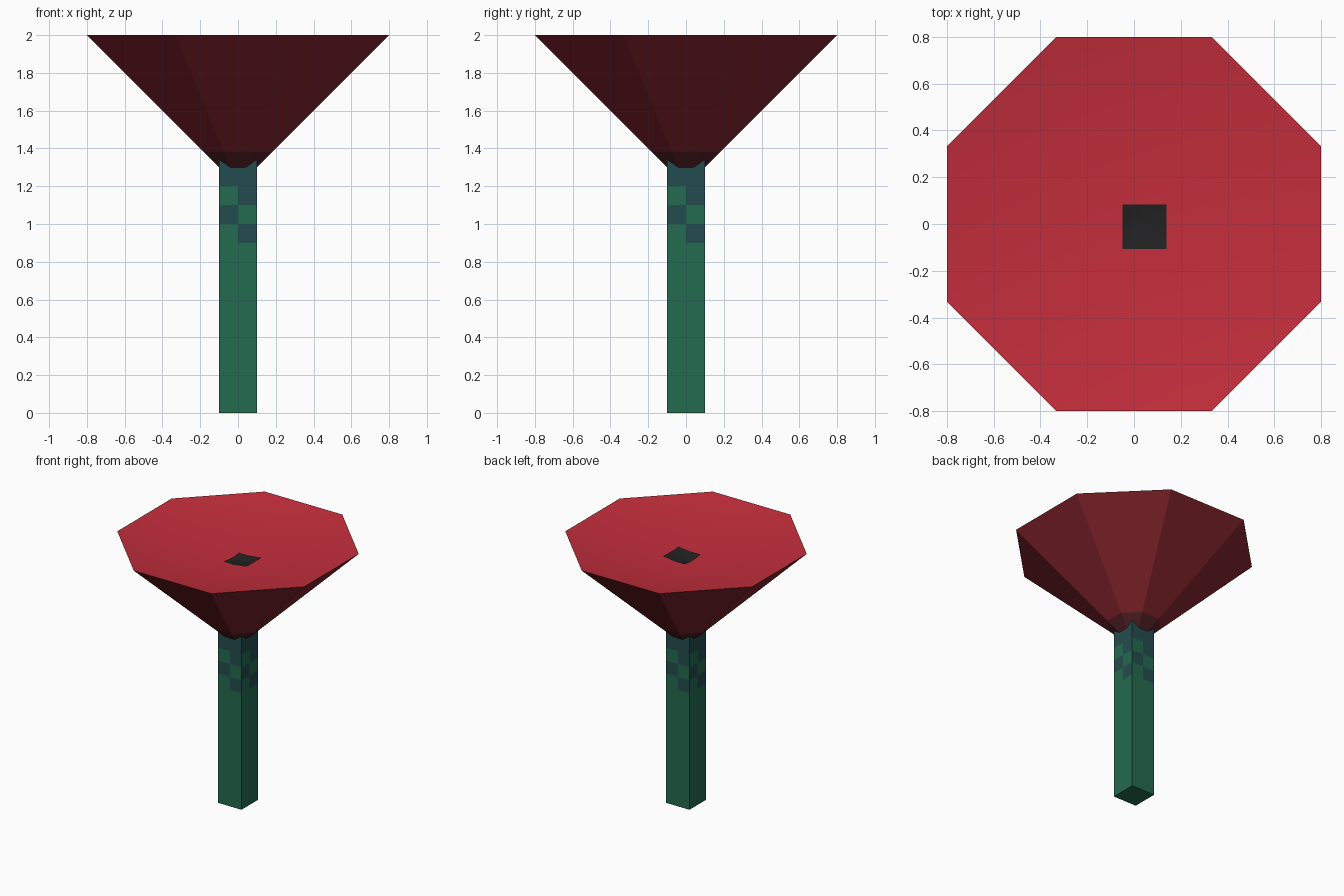
import bpy
import bmesh
import math

if "Cube" in bpy.data.objects:
    bpy.data.objects.remove(bpy.data.objects["Cube"], do_unlink=True)


def material(name, rgb):
    """Flat material from 0-255 display values, stored as linear."""
    col = [((c / 255 + 0.055) / 1.055) ** 2.4 for c in rgb] + [1]
    m = bpy.data.materials.new(name)
    m.use_nodes = True
    m.diffuse_color = col
    m.node_tree.nodes["Principled BSDF"].inputs["Base Color"].default_value = col
    return m


petal_red = material("petal red", (196, 46, 60))
under_red = material("dark petal red", (132, 36, 45))
collar_red = material("collar maroon", (84, 32, 36))
green = material("stalk green", (36, 106, 80))
teal = material("stalk teal", (36, 76, 78))
black = material("pistil black", (34, 34, 34))


def finish(name, bm, mats, smooth=False):
    bm.normal_update()
    me = bpy.data.meshes.new(name)
    bm.to_mesh(me)
    bm.free()
    for m in mats:
        me.materials.append(m)
    ob = bpy.data.objects.new(name, me)
    bpy.context.collection.objects.link(ob)
    for p in me.polygons:
        p.use_smooth = smooth
    return ob


def ring(bm, apothem, z):
    """Octagon with flat sides facing the axes."""
    r = apothem / math.cos(math.pi / 8)
    return [bm.verts.new((r * math.cos((i + 0.5) * math.pi / 4),
                          r * math.sin((i + 0.5) * math.pi / 4), z)) for i in range(8)]


def slice_at(bm, point, normal):
    bmesh.ops.bisect_plane(bm, geom=bm.verts[:] + bm.edges[:] + bm.faces[:],
                           plane_co=point, plane_no=normal)


# Stalk: square post, sliced into a checker where the colours meet
bm = bmesh.new()
bmesh.ops.create_cube(bm, size=1)
for v in bm.verts:
    v.co = (v.co.x * 0.2, v.co.y * 0.2, 0 if v.co.z < 0 else 1.34)
for z in (0.9, 1.0, 1.1, 1.2):
    slice_at(bm, (0, 0, z), (0, 0, 1))
slice_at(bm, (0, 0, 0), (1, 0, 0))
slice_at(bm, (0, 0, 0), (0, 1, 0))
bm.normal_update()
for f in bm.faces:
    c, n = f.calc_center_median(), f.normal
    right_half = c.x * -n.y + c.y * n.x > 0    # right side as seen facing the face
    if c.z > 1.2:
        f.material_index = 1
    elif c.z > 0.9:
        teal_right = c.z > 1.1 or c.z < 1.0
        teal_left = 1.0 < c.z < 1.1
        f.material_index = int(teal_right if right_half else teal_left)
finish("stalk", bm, [green, teal])

# Underside of the blossom: octagonal flare with a dark collar
bm = bmesh.new()
rings = [ring(bm, a, z) for a, z in ((0.1, 1.3), (0.18, 1.38), (0.8, 2.0))]
bm.faces.new(rings[0][::-1]).material_index = 1
for k in range(2):
    for i in range(8):
        j = (i + 1) % 8
        f = bm.faces.new((rings[k][i], rings[k][j], rings[k + 1][j], rings[k + 1][i]))
        f.material_index = 1 - k
finish("blossom_underside", bm, [under_red, collar_red])

# Shallow bowl on top
DEPTH = 0.145
bm = bmesh.new()
rim = ring(bm, 0.8, 2.0)
low = bm.verts.new((0, 0, 2.0 - DEPTH))
for i in range(8):
    bm.faces.new((rim[i], rim[(i + 1) % 8], low))
finish("blossom_bowl", bm, [petal_red], smooth=True)

# Dark centre: thin plate following the bowl
bm = bmesh.new()
bmesh.ops.create_grid(bm, x_segments=8, y_segments=8, size=0.095)
for v in bm.verts:
    x, y = v.co.x + 0.045, v.co.y - 0.012
    reach = max(abs(x), abs(y), (abs(x) + abs(y)) / math.sqrt(2))
    v.co = (x, y, 2.0 - DEPTH * (1 - reach / 0.8) + 0.006)
finish("blossom_centre", bm, [black], smooth=True)
